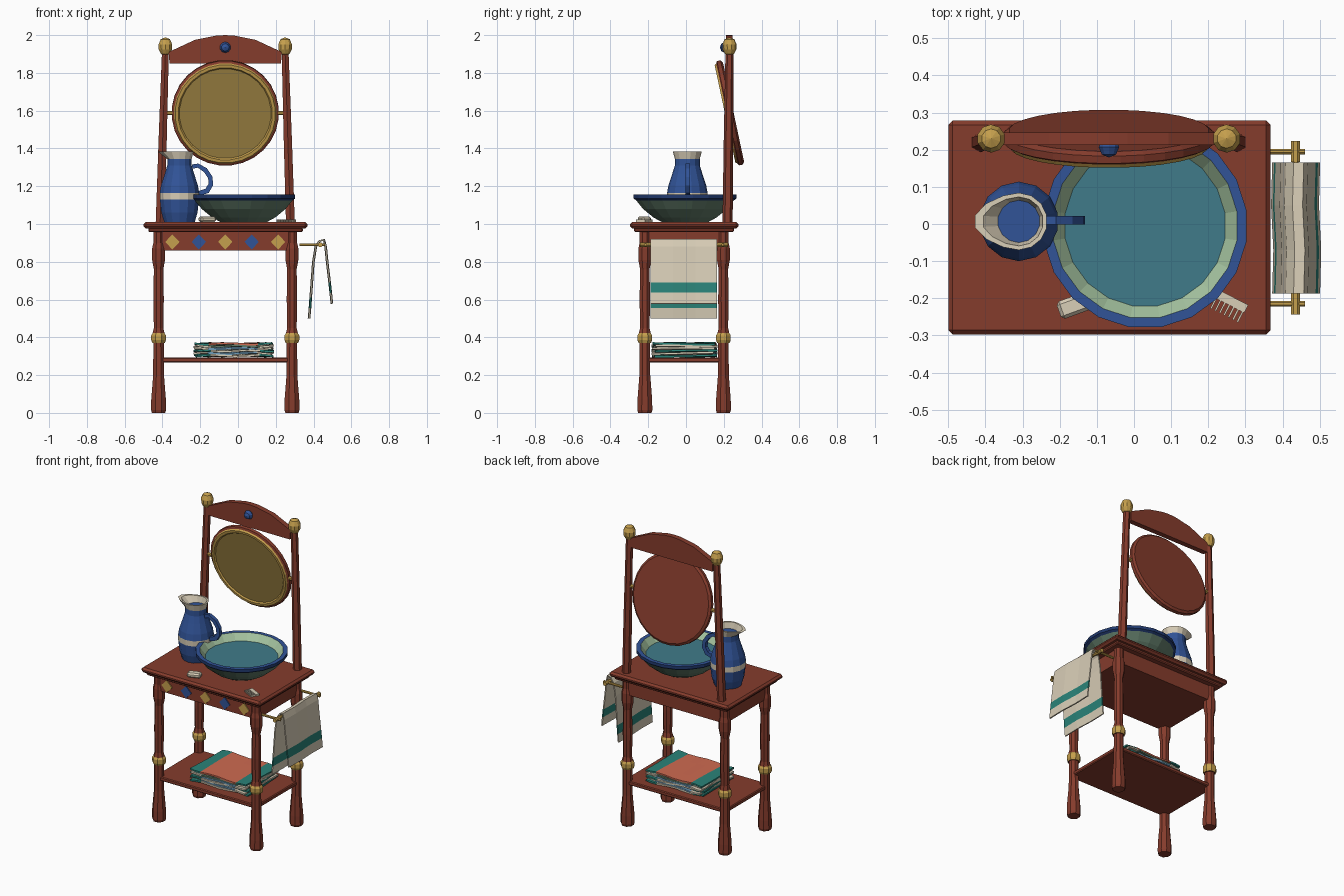
import bpy, bmesh
from math import sin, cos, pi, radians
from mathutils import Vector, Matrix

if "Cube" in bpy.data.objects:
    bpy.data.objects.remove(bpy.data.objects["Cube"])

# palette, given as screen colours
PAL = dict(wood=(132, 62, 48), brass=(196, 158, 78), glass=(158, 132, 70), blue=(52, 84, 150),
           navy=(38, 60, 110), sage=(98, 124, 106), mint=(165, 196, 160), water=(66, 122, 136),
           cream=(216, 205, 182), teal=(46, 130, 120), coral=(205, 106, 82), sky=(110, 155, 185))
MATS = {}
for key, rgb in PAL.items():
    MATS[key] = bpy.data.materials.new(key)
    MATS[key].diffuse_color = [(c / 255) ** 2.2 for c in rgb] + [1]


def finish(name, bm, mats, loc=(0, 0, 0), rot=(0, 0, 0), recalc=True):
    bmesh.ops.remove_doubles(bm, verts=bm.verts, dist=1e-5)
    if recalc:
        bmesh.ops.recalc_face_normals(bm, faces=bm.faces)
    me = bpy.data.meshes.new(name)
    bm.to_mesh(me)
    bm.free()
    for m in mats:
        me.materials.append(MATS[m])
    ob = bpy.data.objects.new(name, me)
    ob.location, ob.rotation_euler = loc, rot
    bpy.context.collection.objects.link(ob)
    return ob


def lathe(name, prof, n, loc=(0, 0, 0), rot=(0, 0, 0), top=None):
    """prof: (radius, z, material of the band leading up to the next point); top shifts the upper centre"""
    mats = list(dict.fromkeys(p[2] for p in prof))
    z0, z1 = prof[0][1], prof[-1][1]
    bm = bmesh.new()
    rings = []
    for r, z, _ in prof:
        o = Vector(top) * ((z - z0) / (z1 - z0)) if top else Vector((0, 0))
        rings.append([bm.verts.new((o[0] + r * cos(2 * pi * (i + .5) / n), o[1] + r * sin(2 * pi * (i + .5) / n), z))
                      for i in range(n)])
    for k in range(len(prof) - 1):
        for i in range(n):
            j = (i + 1) % n
            f = bm.faces.new((rings[k][i], rings[k][j], rings[k + 1][j], rings[k + 1][i]))
            f.material_index = mats.index(prof[k][2])
    if prof[0][0] > 0:
        bm.faces.new(rings[0][::-1]).material_index = mats.index(prof[0][2])
    if prof[-1][0] > 0:
        bm.faces.new(rings[-1]).material_index = mats.index(prof[-1][2])
    return finish(name, bm, mats, loc, rot)


def box(name, lo, hi, mat, bevel=0, rot=0):
    lo, hi = Vector(lo), Vector(hi)
    bm = bmesh.new()
    bmesh.ops.create_cube(bm, size=1, matrix=Matrix.Diagonal((*(hi - lo), 1)))
    if bevel:
        bmesh.ops.bevel(bm, geom=bm.edges[:], offset=bevel, segments=1, affect='EDGES')
    return finish(name, bm, [mat], (lo + hi) / 2, (0, 0, rot))


def prism(name, pts, y0, y1, mat, loc=(0, 0, 0)):
    """outline in x,z extruded along y"""
    bm = bmesh.new()
    f = bm.faces.new([bm.verts.new((x, y0, z)) for x, z in pts])
    ext = bmesh.ops.extrude_face_region(bm, geom=[f])['geom']
    bmesh.ops.translate(bm, verts=[v for v in ext if isinstance(v, bmesh.types.BMVert)], vec=(0, y1 - y0, 0))
    return finish(name, bm, [mat], loc)


def cloth(name, rows, mats, thick):
    """rows of points joined to a thick sheet, one material per strip"""
    kinds = list(dict.fromkeys(mats))
    bm = bmesh.new()
    vs = [[bm.verts.new(p) for p in row] for row in rows]
    for k, m in enumerate(mats):
        for i in range(len(vs[k]) - 1):
            bm.faces.new((vs[k][i], vs[k + 1][i], vs[k + 1][i + 1], vs[k][i + 1])).material_index = kinds.index(m)
    ob = finish(name, bm, kinds)
    mod = ob.modifiers.new('thickness', 'SOLIDIFY')
    mod.thickness, mod.offset = thick, 0


CX, CY = -.0675, -.01

# turned legs with brass rings
LEG = [(.038, 0, 'wood'), (.043, .015, 'wood'), (.042, .07, 'wood'), (.031, .2, 'wood'), (.030, .37, 'wood'),
       (.036, .371, 'brass'), (.042, .385, 'brass'), (.042, .41, 'brass'), (.034, .422, 'wood'), (.027, .45, 'wood'),
       (.030, .6, 'wood'), (.027, .76, 'wood'), (.037, .81, 'wood'), (.037, .87, 'wood'), (.030, .9, 'wood'),
       (.030, .97, 'wood')]
for sx, side in ((-1, 'left'), (1, 'right')):
    for sy, end in ((-1, 'front'), (1, 'back')):
        lathe(f'{end}_{side}_leg', LEG, 8, (CX + sx * .353, CY + sy * .208, 0))
    # upright post leaning inwards, with finial
    lathe(f'{side}_post', [(.027, 1, 'wood'), (.025, 1.45, 'wood'), (.021, 1.91, 'wood')], 6,
          (CX + sx * .345, .22, 0), top=(-sx * .028, .01))
    lathe(f'{side}_finial', [(0, 1.89, 'brass'), (.024, 1.9, 'brass'), (.037, 1.925, 'brass'), (.038, 1.95, 'brass'),
                             (.026, 1.978, 'brass'), (0, 1.988, 'brass')], 10, (CX + sx * .317, .23, 0))

# table top, moulding, apron and shelf
box('table_top', (-.5, -.297, .977), (.368, .278, 1.01), 'wood', .012)
box('top_moulding', (-.475, -.275, .958), (.343, .255, .98), 'wood', .006)
box('apron', (CX - .37, -.238, .86), (CX + .37, .218, .965), 'wood')
box('shelf', (CX - .37, -.235, .268), (CX + .37, .215, .294), 'wood', .005)

# inlaid diamonds
for i in range(5):
    prism(f'apron_diamond_{i + 1}', [(-.038, 0), (0, -.04), (.038, 0), (0, .04)], -.244, -.236,
          'blue' if i % 2 else 'brass', (CX + (i - 2) * .14, 0, .905))

# crest rail and its round stud
prism('crest_rail', [(-.295, 1.85), (.295, 1.85), (.3, 1.91), (.16, 1.975), (.05, 1.997), (0, 2.0), (-.05, 1.997),
                     (-.16, 1.975), (-.3, 1.91)], .212, .246, 'wood', (CX, 0, 0))
lathe('crest_stud', [(0, -.028, 'blue'), (.02, -.02, 'blue'), (.029, 0, 'blue'), (.02, .02, 'blue'), (0, .028, 'blue')],
      10, (CX, .207, 1.935), (pi / 2, 0, 0))

# tilted round mirror on pivots
lathe('mirror', [(.27, -.022, 'wood'), (.284, -.012, 'wood'), (.284, .008, 'wood'), (.272, .014, 'brass'),
                 (.266, .024, 'brass'), (.25, .024, 'brass'), (.243, .016, 'glass'), (0, .016, 'glass')],
      28, (CX, .23, 1.588), (radians(90 + 12), 0, 0))
for sx in (-1, 1):
    lathe('mirror_pivot', [(.012, 0, 'brass'), (.012, .05, 'brass')], 8, (CX + sx * .305 - .025, .227, 1.588), (0, pi / 2, 0))

# wash basin with water
lathe('basin', [(.12, 1.008, 'sage'), (.17, 1.035, 'sage'), (.225, 1.08, 'sage'), (.262, 1.125, 'navy'),
                (.276, 1.135, 'navy'), (.276, 1.155, 'blue'), (.25, 1.155, 'mint'), (.218, 1.112, 'water'),
                (0, 1.112, 'water')], 20, (.03, -.005, 0))

# pitcher with spout and handle
jug = lathe('pitcher', [(.083, 1.01, 'blue'), (.098, 1.06, 'blue'), (.106, 1.13, 'cream'), (.107, 1.165, 'blue'),
                        (.1, 1.205, 'blue'), (.08, 1.265, 'blue'), (.066, 1.31, 'blue'), (.066, 1.345, 'cream'),
                        (.077, 1.385, 'cream'), (.066, 1.385, 'cream'), (.057, 1.345, 'blue'), (0, 1.345, 'blue')],
            14, (-.31, .007, 0))
for v in jug.data.vertices:
    if v.co.z > 1.38 and v.co.x < 0:
        v.co.x -= .045 * (-v.co.x / .077) ** 2
outer = [(.065, 1.315), (.1, 1.32), (.145, 1.295), (.175, 1.25), (.178, 1.205), (.155, 1.165), (.1, 1.148)]
inner = [(.095, 1.172), (.138, 1.187), (.154, 1.212), (.152, 1.243), (.13, 1.275), (.098, 1.298), (.07, 1.293)]
prism('pitcher_handle', outer + inner, -.012, .012, 'blue', (-.31, .01, 0))

# soap and comb
box('soap', (-.205, -.245, 1.01), (-.12, -.195, 1.04), 'cream', .009, radians(20))
bm = bmesh.new()
for x, y, sx, sy in [(0, 0, .09, .024)] + [(-.04 + .0133 * i, -.025, .005, .035) for i in range(7)]:
    bmesh.ops.create_cube(bm, size=1, matrix=Matrix.Translation((x, y, 0)) @ Matrix.Diagonal((sx, sy, .012, 1)))
finish('comb', bm, ['cream'], (.262, -.208, 1.017), (0, 0, radians(-27)))

# towel rail with brackets
for y in (-.215, .195):
    lathe('rail_bracket', [(.008, 0, 'brass'), (.008, .135, 'brass')], 8, (.325, y, .89), (0, pi / 2, 0))
    lathe('rail_knob', [(.013, -.028, 'brass'), (.013, .028, 'brass')], 8, (.435, y, .89), (pi / 2, 0, 0))
lathe('towel_rail', [(.009, -.215, 'brass'), (.009, .215, 'brass')], 8, (.435, -.01, .89), (pi / 2, 0, 0))

# towel hung over the rail
path = [(.376, .5), (.381, .555), (.385, .612), (.399, .8), (.412, .88), (.432, .91), (.455, .917), (.464, .88),
        (.472, .8), (.485, .69), (.491, .636), (.497, .578)]
tone = ['teal' if i in (1, 9) else 'cream' for i in range(len(path) - 1)]
cloth('hanging_towel', [[(x, -.187, z), (x + .003, -.07, z), (x - .003, .05, z), (x, .165, z)] for x, z in path], tone, .008)

# stack of folded cloths on the shelf
STACK = [('teal', 'cream', 2), ('cream', 'sky', -3), ('teal', 'cream', 3), ('cream', 'sky', -2),
         ('cream', 'sage', 3), ('teal', 'coral', -1)]
for k, (edge, mid, turn) in enumerate(STACK):
    rows = []
    R = Matrix.Rotation(radians(turn), 3, 'Z')
    for i in range(9):
        x = (-.205, -.17, -.13, -.06, 0, .06, .13, .17, .205)[i]
        rows.append([R @ Vector((x, y, 0)) + Vector((-.022, -.008, .303 + k * .0125 + .004 * sin(i * 1.5 + k * .8 + y * 9)))
                     for y in (-.165, -.08, 0, .08, .165)])
    cloth(f'folded_cloth_{k + 1}', rows, [edge] * 2 + [mid] * 4 + [edge] * 2, .01)

for m in bpy.data.materials:
    if m.users and not m.is_grease_pencil:
        m.use_nodes = True
        m.node_tree.nodes["Principled BSDF"].inputs["Base Color"].default_value = m.diffuse_color
